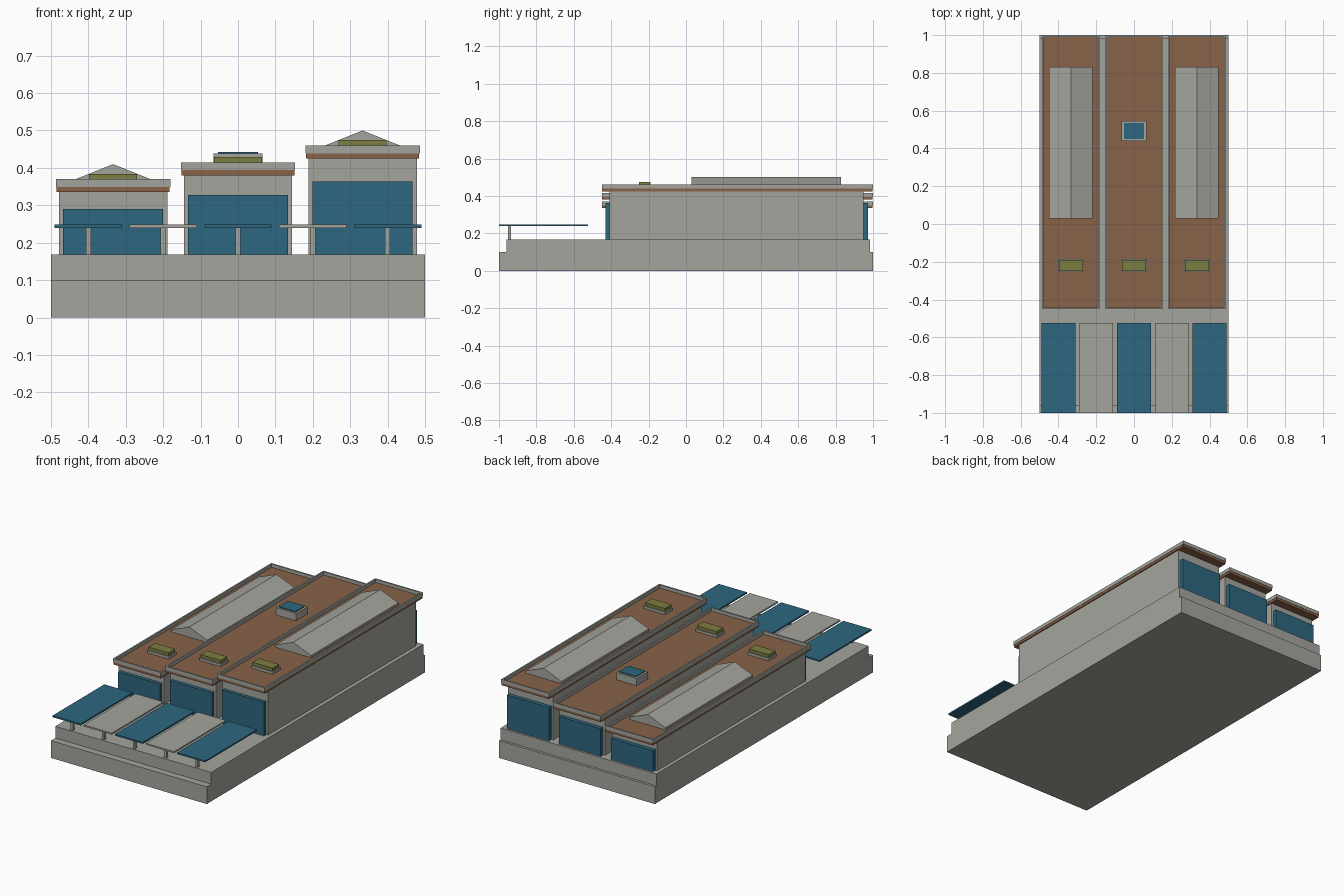
import bpy, bmesh

if "Cube" in bpy.data.objects:
    bpy.data.objects.remove(bpy.data.objects["Cube"])


def material(name, rgb):
    m = bpy.data.materials.new(name)
    m.diffuse_color = (*rgb, 1)
    m.use_nodes = True
    m.node_tree.nodes["Principled BSDF"].inputs["Base Color"].default_value = m.diffuse_color
    return m


GREY = material("concrete grey", (0.375, 0.375, 0.345))
BROWN = material("roof brown", (0.25, 0.124, 0.064))
BLUE = material("glass blue", (0.026, 0.135, 0.215))
GREEN = material("olive green", (0.2, 0.21, 0.056))


def finish(name, bm, mat):
    bmesh.ops.recalc_face_normals(bm, faces=bm.faces[:])
    me = bpy.data.meshes.new(name)
    bm.to_mesh(me)
    bm.free()
    me.materials.append(mat)
    ob = bpy.data.objects.new(name, me)
    bpy.context.collection.objects.link(ob)
    return ob


def box(name, mat, x0, x1, y0, y1, z0, z1):
    bm = bmesh.new()
    bmesh.ops.create_cube(bm, size=1)
    for v in bm.verts:
        v.co = (x1 if v.co.x > 0 else x0,
                y1 if v.co.y > 0 else y0,
                z1 if v.co.z > 0 else z0)
    return finish(name, bm, mat)


def prism(name, mat, profile, y0, y1):
    # x-z profile extruded along y
    bm = bmesh.new()
    f = bm.faces.new([bm.verts.new((x, y0, z)) for x, z in profile])
    r = bmesh.ops.extrude_face_region(bm, geom=[f])
    for v in r["geom"]:
        if isinstance(v, bmesh.types.BMVert):
            v.co.y = y1
    return finish(name, bm, mat)


def rim(name, mat, x0, x1, y0, y1, z0, z1, t):
    # Rectangular ring: four walls with mitred corners
    bm = bmesh.new()
    rings = []
    for d, z in ((0, z0), (0, z1), (t, z1), (t, z0)):
        rings.append([bm.verts.new(p) for p in (
            (x0 + d, y0 + d, z), (x1 - d, y0 + d, z),
            (x1 - d, y1 - d, z), (x0 + d, y1 - d, z))])
    for i in range(4):
        a, b = rings[i], rings[(i + 1) % 4]
        for j in range(4):
            k = (j + 1) % 4
            bm.faces.new((a[j], a[k], b[k], b[j]))
    return finish(name, bm, mat)


# Stepped plinth
box("plinth_lower", GREY, -0.5, 0.5, -1, 1, 0, 0.1)
box("plinth_upper", GREY, -0.5, 0.5, -0.96, 0.985, 0.1, 0.168)

# Three halls stepping up from left to right
for side, cx, top in (("left", -0.334, 0.37), ("middle", 0, 0.415), ("right", 0.333, 0.46)):
    deck = top - 0.019
    box(side + "_hall", GREY, cx - 0.145, cx + 0.145, -0.41, 0.95, 0.168, top - 0.035)
    box(side + "_roof_deck", BROWN, cx - 0.151, cx + 0.151, -0.448, 0.998, top - 0.035, deck)
    rim(side + "_parapet", GREY, cx - 0.153, cx + 0.153, -0.45, 1.0, top - 0.021, top, 0.009)

    # Glazed front and back walls
    glass_top = 0.168 + (top - 0.168) * 0.4 + 0.04
    glass_top = {"left": 0.29, "middle": 0.328, "right": 0.363}[side]
    box(side + "_front_glass", BLUE, cx - 0.134, cx + 0.134, -0.43, -0.41, 0.168, glass_top)
    box(side + "_back_glass", BLUE, cx - 0.134, cx + 0.134, 0.95, 0.973, 0.168, glass_top)

    # Small roof hatch on a flange
    box(side + "_hatch_base", GREY, cx - 0.069, cx + 0.069, -0.255, -0.185, deck, top - 0.004)
    box(side + "_hatch", GREEN, cx - 0.064, cx + 0.064, -0.25, -0.19, top - 0.004, top + 0.014)

    if side == "middle":
        # Roof vent with a glass cap
        box("roof_vent", GREY, -0.065, 0.065, 0.44, 0.545, deck, 0.438)
        box("roof_vent_cap", BLUE, -0.053, 0.053, 0.451, 0.534, 0.438, 0.443)
    else:
        # Long ridged roof lantern
        prism(side + "_roof_lantern", GREY,
              [(cx - 0.115, deck), (cx + 0.115, deck), (cx + 0.115, top - 0.006),
               (cx, top + 0.04), (cx - 0.115, top - 0.006)], 0.03, 0.83)

# Row of front canopies, each on one post
for i in range(5):
    x = -0.4 + 0.2 * i
    box(f"canopy_{i + 1}", GREY if i % 2 else BLUE, x - 0.09, x + 0.09, -1, -0.525, 0.239, 0.248)
    box(f"canopy_post_{i + 1}", GREY, x - 0.007, x + 0.007, -0.953, -0.936, 0.168, 0.239)
